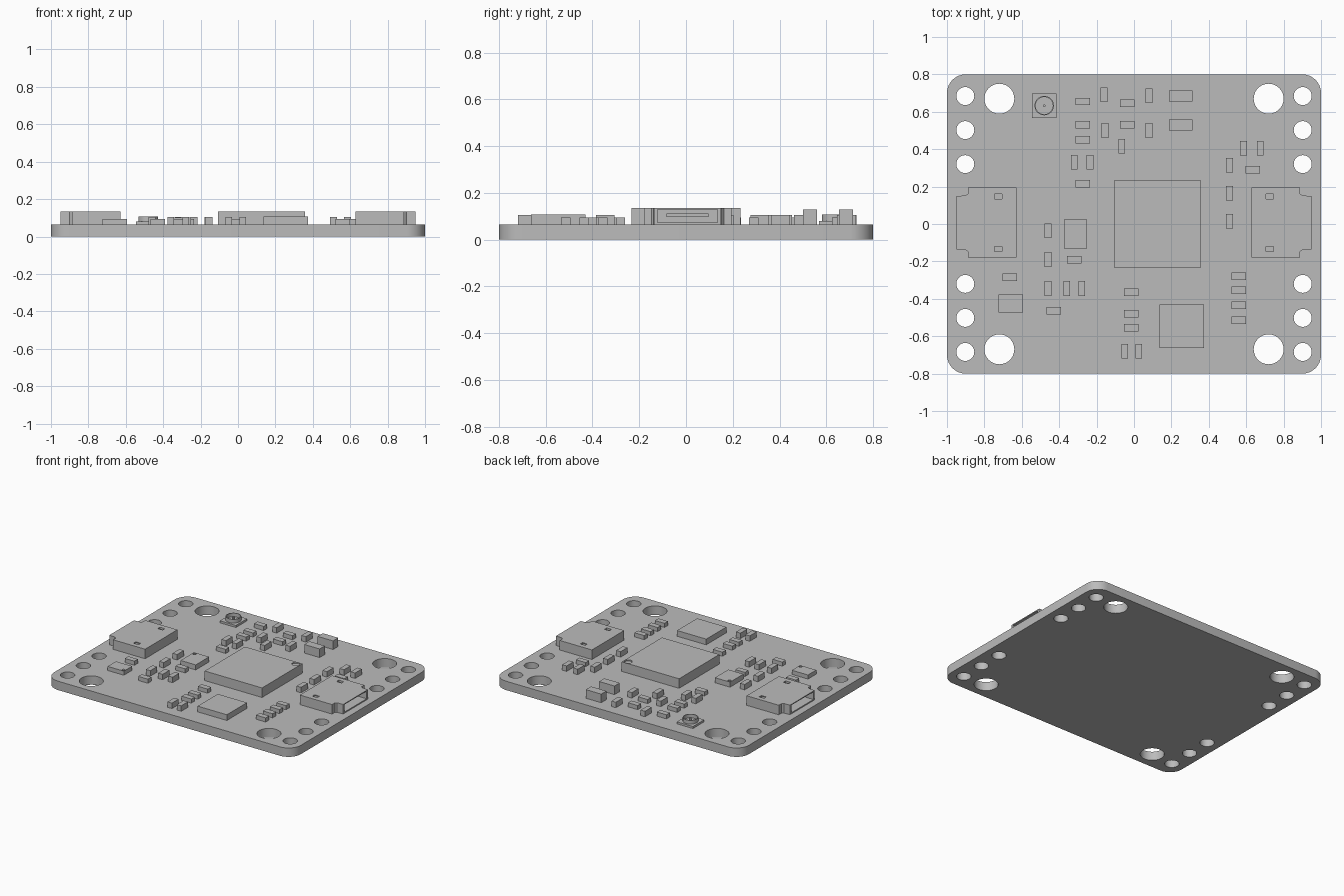
import bpy
import bmesh
from math import radians
from mathutils import Matrix

cube = bpy.data.objects.get("Cube")
if cube:
    bpy.data.objects.remove(cube, do_unlink=True)

grey = bpy.data.materials.new("plain grey")
grey.use_nodes = True
GREY = (0.5, 0.5, 0.5, 1)
grey.diffuse_color = GREY
grey.node_tree.nodes["Principled BSDF"].inputs["Base Color"].default_value = GREY

TOP = 0.065      # upper face of the board


def add_box(bm, x0, x1, y0, y1, z0, z1):
    size = Matrix.Diagonal((x1 - x0, y1 - y0, z1 - z0, 1))
    place = Matrix.Translation(((x0 + x1) / 2, (y0 + y1) / 2, (z0 + z1) / 2))
    return bmesh.ops.create_cube(bm, size=1, matrix=place @ size)["verts"]


def add_cylinder(bm, x, y, r, z0, z1, sides=32):
    bmesh.ops.create_cone(bm, cap_ends=True, segments=sides, radius1=r, radius2=r,
                          depth=z1 - z0, matrix=Matrix.Translation((x, y, (z0 + z1) / 2)))


def finish(name, bm):
    mesh = bpy.data.meshes.new(name)
    bmesh.ops.recalc_face_normals(bm, faces=bm.faces)
    bm.to_mesh(mesh)
    bm.free()
    mesh.materials.append(grey)
    obj = bpy.data.objects.new(name, mesh)
    bpy.context.collection.objects.link(obj)
    return obj


def activate(obj):
    bpy.ops.object.select_all(action="DESELECT")
    obj.select_set(True)
    bpy.context.view_layer.objects.active = obj


def boolean(obj, bm, operation="DIFFERENCE"):
    tool = finish("cutter", bm)
    tool.hide_render = True
    mod = obj.modifiers.new("cut", "BOOLEAN")
    mod.operation = operation
    mod.solver = "EXACT"
    mod.object = tool
    activate(obj)
    bpy.ops.object.modifier_apply(modifier=mod.name)
    bpy.data.objects.remove(tool, do_unlink=True)


def smooth(obj):
    activate(obj)
    bpy.ops.object.shade_smooth_by_angle(angle=radians(30))


def box(name, x0, x1, y0, y1, top):
    bm = bmesh.new()
    add_box(bm, x0, x1, y0, y1, TOP, top)
    return finish(name, bm)


# Board with rounded corners, mounting holes and pin holes
bm = bmesh.new()
add_box(bm, -1, 1, -0.8, 0.8, 0, TOP)
corners = [e for e in bm.edges if abs(e.verts[0].co.z - e.verts[1].co.z) > 0.01]
bmesh.ops.bevel(bm, geom=corners, offset=0.1, segments=8, profile=0.5, affect="EDGES")
board = finish("board", bm)
holes = bmesh.new()
for sx in (-1, 1):
    for sy in (-1, 1):
        add_cylinder(holes, sx * 0.72, sy * 0.67, 0.08, -0.1, 0.2, 40)
        for y in (0.32, 0.502, 0.684):
            add_cylinder(holes, sx * 0.902, sy * y, 0.048, -0.1, 0.2)
boolean(board, holes)
smooth(board)


# Chips, some with a round pin-one recess
def chip(name, x0, x1, y0, y1, top, dot=None):
    obj = box(name, x0, x1, y0, y1, top)
    if dot:
        bm = bmesh.new()
        add_cylinder(bm, *dot, top - 0.008, top + 0.1, 24)
        boolean(obj, bm)


chip("main_chip", -0.107, 0.358, -0.233, 0.233, 0.135, (0.325, 0.205, 0.027))
chip("memory_chip", 0.137, 0.374, -0.663, -0.43, 0.107)
chip("sensor_chip", -0.374, -0.251, -0.131, 0.024, 0.102, (-0.357, 0.007, 0.012))
chip("regulator_chip", -0.725, -0.594, -0.473, -0.377, 0.095, (-0.608, -0.459, 0.011))

# Small parts lying along x
flat_parts = [(-0.275, 0.655), (-0.035, 0.645), (-0.275, 0.53), (-0.035, 0.53),
              (-0.275, 0.45), (-0.275, 0.215), (0.635, 0.29), (-0.32, -0.19),
              (-0.665, -0.285), (-0.43, -0.465), (-0.015, -0.365),
              (-0.015, -0.48), (-0.015, -0.555)]
flat_parts += [(0.56, y) for y in (-0.28, -0.355, -0.435, -0.515)]
for x, y in flat_parts:
    box("resistor", x - 0.039, x + 0.039, y - 0.02, y + 0.02, 0.095)

# Small parts lying along y
upright_parts = [(-0.16, 0.69), (0.08, 0.685), (-0.155, 0.5), (0.08, 0.5),
                 (-0.065, 0.415), (-0.32, 0.33), (-0.235, 0.33), (0.585, 0.405),
                 (0.675, 0.405), (-0.46, -0.035), (-0.46, -0.19),
                 (-0.05, -0.68), (0.025, -0.68)]
upright_parts += [(0.51, y) for y in (0.315, 0.165, 0.015)]
upright_parts += [(x, -0.345) for x in (-0.46, -0.36, -0.28)]
for x, y in upright_parts:
    box("capacitor", x - 0.018, x + 0.018, y - 0.039, y + 0.039, 0.105)

# Two larger capacitors
for y in (0.685, 0.53):
    box("large_capacitor", 0.187, 0.312, y - 0.03, y + 0.03, 0.128)

# Antenna socket: square base, thin ring and centre pin
ax, ay = -0.48, 0.633
box("antenna_base", ax - 0.065, ax + 0.065, ay - 0.065, ay + 0.065, 0.08)
bm = bmesh.new()
add_cylinder(bm, ax, ay, 0.052, 0.078, 0.107)
ring = finish("antenna_ring", bm)
bm = bmesh.new()
add_cylinder(bm, ax, ay, 0.046, 0.08, 0.2)
boolean(ring, bm)
smooth(ring)
bm = bmesh.new()
add_cylinder(bm, ax, ay, 0.007, 0.078, 0.104, 12)
smooth(finish("antenna_pin", bm))


# Edge sockets: stepped shell with a hollow mouth, latch slots and a tongue
def socket(name, side):
    def span(a, b):
        return sorted((side * a, side * b))
    mid = 0.007
    profile = [(0.627, -0.187), (0.888, -0.187), (0.888, -0.155), (0.9, -0.145),
               (0.948, -0.143)]
    profile += [(x, -y) for x, y in reversed(profile)]
    bm = bmesh.new()
    base = bm.faces.new([bm.verts.new((side * x, y + mid, TOP)) for x, y in profile])
    up = bmesh.ops.extrude_face_region(bm, geom=[base])["geom"]
    bmesh.ops.translate(bm, vec=(0, 0, 0.135 - TOP),
                        verts=[v for v in up if isinstance(v, bmesh.types.BMVert)])
    shell = finish(name + "_shell", bm)
    cut = bmesh.new()
    add_box(cut, *span(0.68, 1.1), mid - 0.128, mid + 0.128, 0.073, 0.128)
    boolean(shell, cut)
    for s in (-1, 1):
        cut = bmesh.new()
        y = mid + s * 0.14
        add_box(cut, *span(0.705, 0.745), y - 0.013, y + 0.013, 0.115, 0.2)
        boolean(shell, cut)
    bm = bmesh.new()
    add_box(bm, *span(0.675, 0.87), mid - 0.09, mid + 0.09, 0.098, 0.112)
    finish(name + "_tongue", bm)


socket("left_socket", 1)
socket("right_socket", -1)
